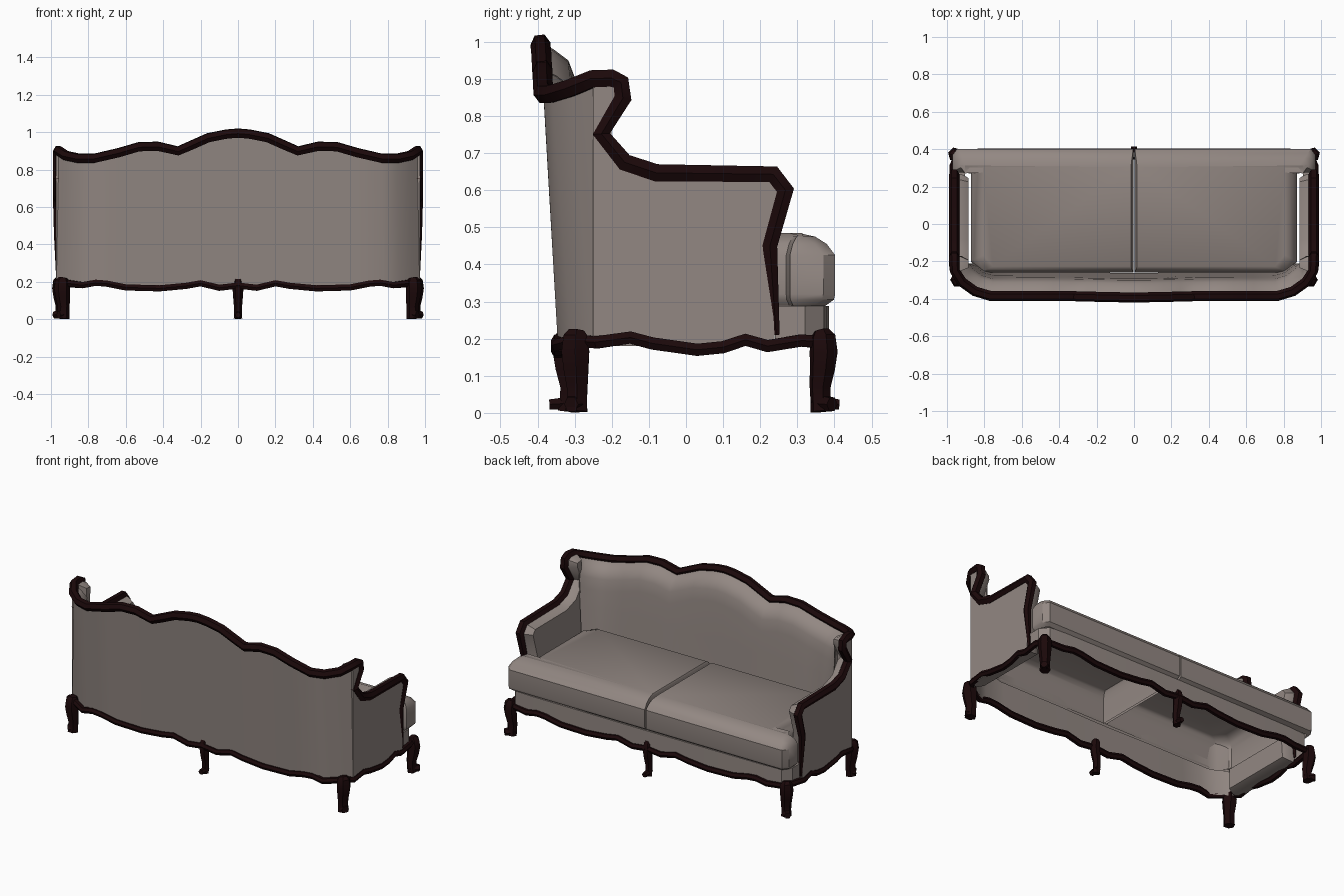
import bpy, bmesh
from mathutils import Vector

if "Cube" in bpy.data.objects:
    bpy.data.objects.remove(bpy.data.objects["Cube"])


def material(name, rgb):
    m = bpy.data.materials.new(name)
    m.diffuse_color = (*rgb, 1)
    m.use_nodes = True
    m.node_tree.nodes["Principled BSDF"].inputs["Base Color"].default_value = m.diffuse_color
    return m


FABRIC = material("taupe fabric", (0.29, 0.245, 0.225))
WOOD = material("dark mahogany", (0.011, 0.0025, 0.003))


def add_mesh(name, bm, mat, angle=0.6):
    bmesh.ops.remove_doubles(bm, verts=bm.verts, dist=1e-5)
    bmesh.ops.recalc_face_normals(bm, faces=bm.faces)
    me = bpy.data.meshes.new(name)
    bm.to_mesh(me)
    bm.free()
    me.materials.append(mat)
    me.shade_smooth()
    me.set_sharp_from_angle(angle=angle)
    ob = bpy.data.objects.new(name, me)
    bpy.context.collection.objects.link(ob)
    return ob


def tube(name, pts, radius, radii=None, closed=False):
    """Wooden moulding swept along a polyline."""
    cu = bpy.data.curves.new(name, 'CURVE')
    cu.dimensions = '3D'
    cu.bevel_depth, cu.bevel_resolution, cu.use_fill_caps = radius, 1, True
    sp = cu.splines.new('POLY')
    sp.points.add(len(pts) - 1)
    for i, p in enumerate(pts):
        sp.points[i].co = (*p, 1)
        sp.points[i].radius = radii[i] if radii else 1
    sp.use_cyclic_u = closed
    tmp = bpy.data.objects.new(name + " path", cu)
    bpy.context.collection.objects.link(tmp)
    dg = bpy.context.evaluated_depsgraph_get()
    me = bpy.data.meshes.new_from_object(tmp.evaluated_get(dg))
    bpy.data.objects.remove(tmp)
    bm = bmesh.new()
    bm.from_mesh(me)
    return add_mesh(name, bm, WOOD)


def loft(name, rings, closed=False, cap_top=False, angle=0.6):
    """Fabric skin across rows of matching points."""
    bm = bmesh.new()
    rows = [[bm.verts.new(p) for p in r] for r in rings]
    n = len(rows[0])
    for a, b in zip(rows, rows[1:]):
        for i in range(n if closed else n - 1):
            j = (i + 1) % n
            bm.faces.new((a[i], a[j], b[j], b[i]))
    if cap_top:
        bm.faces.new(rows[-1])
    return add_mesh(name, bm, FABRIC, angle)


def mirrored(half):
    """Complete a half path across x = 0."""
    return [(-x, y, z) for x, y, z in reversed(half) if x > 1e-6] + list(half)


# Carved top rail: crest along the back, wing, arm and front post
crest = [(0, -.392, .995), (.06, -.392, .99), (.16, -.39, .97), (.25, -.388, .93), (.32, -.386, .9),
         (.43, -.386, .925), (.53, -.386, .922), (.64, -.386, .89), (.77, -.384, .86),
         (.85, -.36, .86), (.92, -.31, .875), (.958, -.25, .9)]
side = [(-.2, .902), (-.175, .89), (-.17, .848), (-.228, .752), (-.165, .675), (-.08, .647),
        (.235, .643), (.268, .6), (.226, .45), (.243, .21)]
half_radii = [1] * (len(crest) + len(side) - 2) + [.85, .4]
tube("top_rail", mirrored(crest + [(.961, y, z) for y, z in side]), .027,
     half_radii[:0:-1] + half_radii)

# Outer back panel
low = [(x * 1.012, max(y + .05, -.345) if x > .8 else -.345, .18) for x, y, z in crest]
low[-1] = (.971, -.25, .18)
loft("outer_back", [mirrored(low), mirrored(crest)])


# Padded inner back
def padded(inward, height):
    out = []
    for x, y, z in crest + [(.957, -.215, .9)]:
        d = Vector((min(x, .7) - x, -y, 0)).normalized() * inward
        out.append((x + d.x, min(y + d.y, -.21), height(z)))
    return mirrored(out)


loft("inner_back", [padded(0, lambda z: z), padded(.035, lambda z: z - .015),
                    padded(.075, lambda z: z - .045), padded(.092, lambda z: z - .09),
                    padded(.1, lambda z: z - .16), padded(.11, lambda z: .6),
                    padded(.13, lambda z: .28)], angle=1.3)

# Arms with wings: flat outside, cushioned inside
for s, label in ((-1, "left"), (1, "right")):
    bm = bmesh.new()
    outline = [(-.25, .9)] + side[:-1] + [(.24, .18), (-.25, .18)]
    face = bm.faces.new([bm.verts.new((s * .972, y, z)) for y, z in outline])
    ext = bmesh.ops.extrude_face_region(bm, geom=[face], use_keep_orig=True)['geom']
    inner = [g for g in ext if isinstance(g, bmesh.types.BMFace)][0]
    for v in inner.verts:
        v.co.x = s * .925
    bmesh.ops.inset_region(bm, faces=[inner], thickness=.022)
    for v in inner.verts:
        v.co.x = s * .885
    add_mesh(label + "_arm", bm, FABRIC)

# Front of the seat base, hollow underneath
front = [(0, .385, .18), (.8, .38, .18), (.92, .372, .18), (.96, .32, .18), (.96, .24, .18)]
loft("seat_base_front", [mirrored(front), mirrored([(x, y, .288) for x, y, z in front]),
                         mirrored([(x * .94, y - .03, .289) for x, y, z in front])])

# Two T-shaped seat cushions, hollow underneath
shape = [(.004, -.26), (.82, -.26), (.872, -.2), (.872, .27), (.97, .28), (.97, .37),
         (.945, .402), (.004, .402)]
layers = [(.288, .03), (.305, .004), (.32, 0), (.425, 0), (.455, .025), (.475, .06), (.485, .11)]
for s, label in ((-1, "left"), (1, "right")):
    rings = []
    for z, t in layers:
        ring = []
        for x, y in shape:
            # the centre seam stays tight while the other edges roll over
            px = x + .12 * t if x < .1 else x - t * .6
            py = y - t * .9 if y > .3 else y + t * .3
            ring.append((s * px, py, z))
        rings.append(ring)
    loft(label + "_seat_cushion", rings, closed=True, cap_top=True)

# Serpentine bottom rail around the whole frame
wave = [(0, .18), (.1, .168), (.2, .192), (.28, .178), (.42, .165), (.6, .17), (.7, .19),
        (.76, .195), (.83, .182)]
flank = [(-.24, .19), (-.15, .203), (-.09, .187), (.03, .17), (.1, .177), (.16, .197),
         (.22, .18), (.31, .195)]
loop = [(x, -.345, z) for x, z in wave] + [(.92, -.3, .195)]
loop += [(.968, y, z) for y, z in flank] + [(.945, .37, .19)]
loop += [(x, .384, z) for x, z in reversed(wave)]
loop += [(-x, y, z) for x, y, z in reversed(loop) if x > 0]
tube("bottom_rail", loop, .019, closed=True)

# Cabriole legs: (x, y), outward direction and thickness
spots = {"front_left_leg": (-.95, .365, -.6, .6, 1), "front_right_leg": (.95, .365, .6, .6, 1),
         "front_centre_leg": (0, .37, 0, .9, .75), "back_centre_leg": (0, -.325, 0, -.9, .75),
         "back_left_leg": (-.935, -.295, -.5, -.3, 1.1), "back_right_leg": (.935, -.295, .5, -.3, 1.1)}
profile = [(0, .222, .55), (.006, .205, .9), (.01, .165, 1.0), (.004, .12, .9), (-.006, .07, .75),
           (-.004, .035, .72), (0, .004, .78)]
for name, (x, y, dx, dy, k) in spots.items():
    tube(name, [(x + dx * o, y + dy * o, z) for o, z, r in profile], .039 * k,
         [r for o, z, r in profile])
    # scrolled toe
    tube(name + "_toe", [(x + dx * o, y + dy * o, z) for o, z in ((-.02, .03), (.02, .024), (.048, .023))],
         .024, [.95 * k, k, .85 * k])
